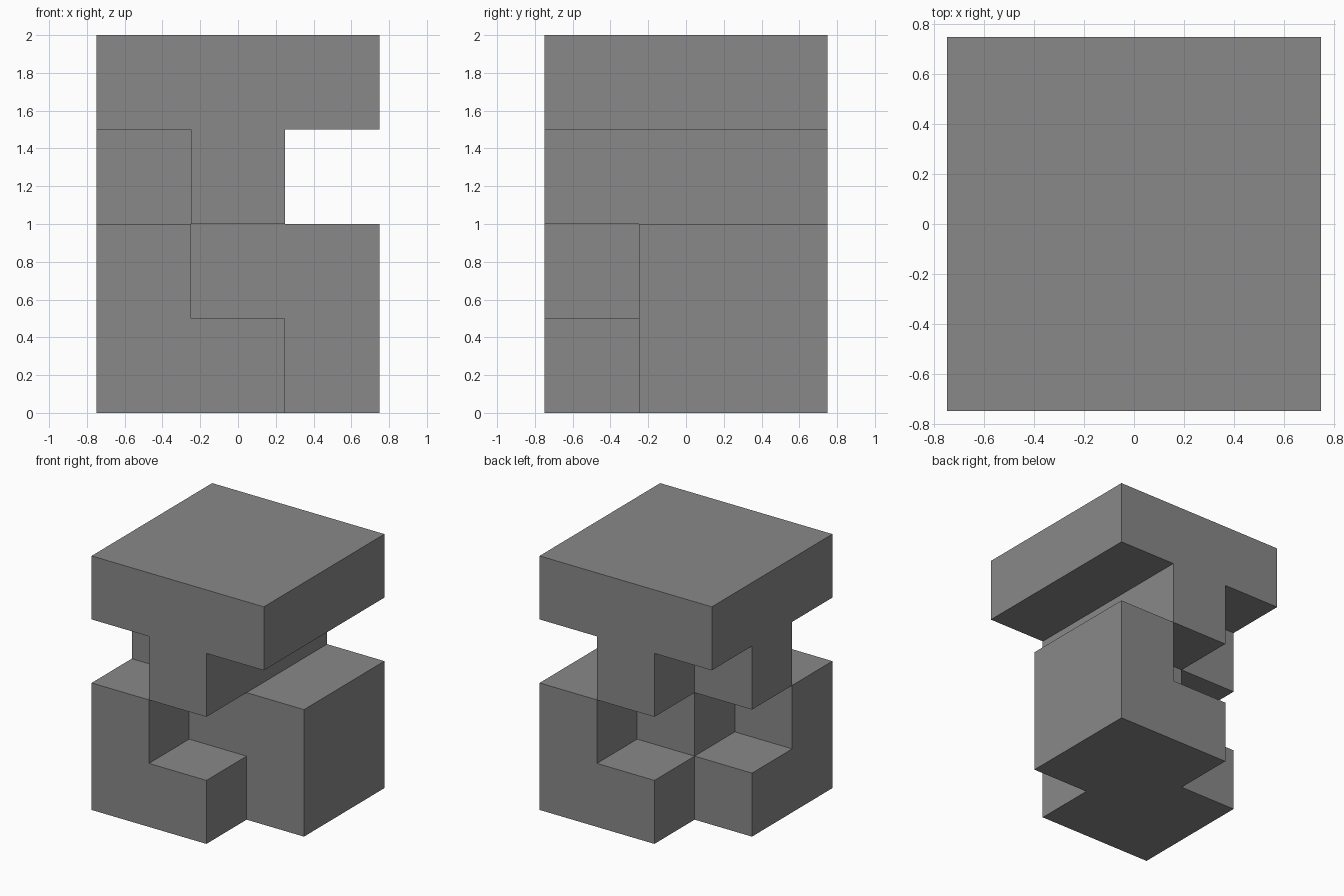
import bpy
import bmesh
import math
from mathutils import Vector

cube = bpy.data.objects.get("Cube")
if cube:
    bpy.data.objects.remove(cube, do_unlink=True)

CELL = 0.5

# Layers from bottom to top; each row runs along x, rows go from back to front
LAYERS = [
    [".##", "###", "##."],   # foot
    ["..#", ".##", "#.."],   # stepped waist
    [".#.", "##.", ".#."],   # neck
    ["###", "###", "###"],   # cap
]

grey = bpy.data.materials.new("plain grey")
grey.use_nodes = True
colour = (0.25, 0.25, 0.25, 1)
grey.diffuse_color = colour
grey.node_tree.nodes["Principled BSDF"].inputs["Base Color"].default_value = colour

filled = {(x, 2 - row, z)
          for z, layer in enumerate(LAYERS)
          for row, cells in enumerate(layer)
          for x, mark in enumerate(cells) if mark == "#"}


def add_side(bm, cell, axis, sign):
    """Add one outer square of a cell, facing along the signed axis."""
    normal, u, v = Vector(), Vector(), Vector()
    normal[axis] = sign
    u[(axis + 1) % 3] = sign
    v[(axis + 2) % 3] = 1
    centre = Vector(cell) - Vector((1, 1, -0.5)) + normal / 2
    corners = (-u - v, u - v, u + v, v - u)
    bm.faces.new([bm.verts.new((centre + c / 2) * CELL) for c in corners])


# Block puzzle: only the exposed sides, merged into large flat faces
bm = bmesh.new()
for cell in sorted(filled):
    for axis in range(3):
        for sign in (-1, 1):
            neighbour = list(cell)
            neighbour[axis] += sign
            if tuple(neighbour) not in filled:
                add_side(bm, cell, axis, sign)
bmesh.ops.remove_doubles(bm, verts=bm.verts, dist=0.001)
bmesh.ops.dissolve_limit(bm, angle_limit=math.radians(1),
                         verts=bm.verts, edges=bm.edges)

mesh = bpy.data.meshes.new("puzzle_block")
bm.to_mesh(mesh)
bm.free()
mesh.materials.append(grey)
block = bpy.data.objects.new("puzzle_block", mesh)
bpy.context.collection.objects.link(block)
